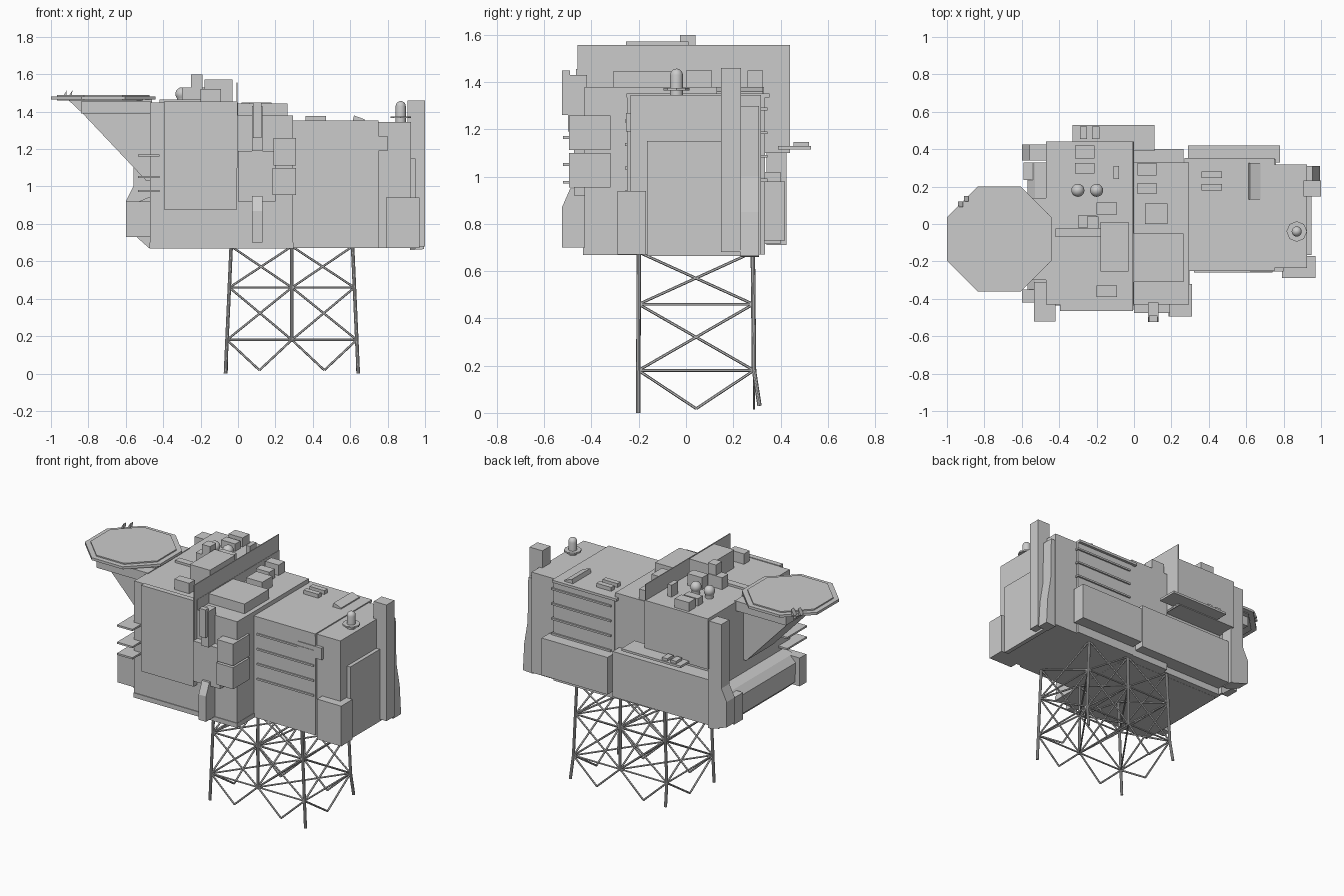
import bpy, bmesh, math
from mathutils import Vector


def finish(name, bm):
    bmesh.ops.recalc_face_normals(bm, faces=bm.faces)
    me = bpy.data.meshes.new(name)
    bm.to_mesh(me)
    bm.free()
    ob = bpy.data.objects.new(name, me)
    bpy.context.collection.objects.link(ob)
    return ob


def box(name, x0, x1, y0, y1, z0, z1):
    bm = bmesh.new()
    bmesh.ops.create_cube(bm, size=1)
    for v in bm.verts:
        v.co = (x1 if v.co.x > 0 else x0, y1 if v.co.y > 0 else y0, z1 if v.co.z > 0 else z0)
    return finish(name, bm)


def prism(name, pts, a, b, axis):
    """Extrude a 2D profile along an axis: 'x' uses (y,z), 'y' uses (x,z), 'z' uses (x,y)."""
    place = {'x': lambda p, t: (t, p[0], p[1]), 'y': lambda p, t: (p[0], t, p[1]),
             'z': lambda p, t: (p[0], p[1], t)}[axis]
    bm = bmesh.new()
    lo, hi = ([bm.verts.new(place(p, t)) for p in pts] for t in (a, b))
    bm.faces.new(lo)
    bm.faces.new(hi)
    for i in range(len(pts)):
        j = (i + 1) % len(pts)
        bm.faces.new((lo[i], lo[j], hi[j], hi[i]))
    return finish(name, bm)


def tubes(name, segs, r, sides=8):
    """All straight tubes of one kind in a single object."""
    bm = bmesh.new()
    for p, q in segs:
        p, q = Vector(p), Vector(q)
        d = q - p
        m = d.to_track_quat('Z', 'Y').to_matrix().to_4x4()
        m.translation = (p + q) / 2
        bmesh.ops.create_cone(bm, cap_ends=True, segments=sides, radius1=r, radius2=r,
                              depth=d.length, matrix=m)
    return finish(name, bm)


def lathe(name, cx, cy, prof, n=20):
    """Revolve (radius, z) points about a vertical axis."""
    bm = bmesh.new()
    rings = [[bm.verts.new((cx + r * math.cos(t * math.tau / n), cy + r * math.sin(t * math.tau / n), z))
              for t in range(n)] for r, z in prof]
    for a, b in zip(rings, rings[1:]):
        for i in range(n):
            bm.faces.new((a[i], a[(i + 1) % n], b[(i + 1) % n], b[i]))
    bm.faces.new(rings[0])
    bm.faces.new(rings[-1])
    ob = finish(name, bm)
    bpy.context.view_layer.objects.active = ob
    ob.select_set(True)
    bpy.ops.object.shade_smooth_by_angle()
    ob.select_set(False)
    return ob


# --- Jacket: battered corner legs, straight middle legs, X bracing
def node(c, r, z):
    x = 0.288 + (c - 1) * (0.325 + 0.03 * (0.67 - z) / 0.67)
    y = -0.2 - 0.003 * (0.67 - z) if r == 0 else 0.283 + (0.005 if z > 0.1 else 0.022) * (0.67 - z) / 0.5
    return (x, y, z)


legs, bars, levels = [], [], (0.68, 0.46, 0.18)
for r in (0, 1):
    foot = 0.0 if r == 0 else 0.03
    for c in (0, 2):
        legs += [(node(c, r, 0.68), node(c, r, 0.18)), (node(c, r, 0.18), node(c, r, foot))]
    legs.append((node(1, r, 0.68), node(1, r, 0.17)))
frames = [((c, r), (c + 1, r)) for r in (0, 1) for c in (0, 1)] + [((c, 0), (c, 1)) for c in (0, 1, 2)]
for a, b in frames:
    for zt, zb in zip(levels, levels[1:]):
        bars += [(node(*a, zt), node(*b, zb)), (node(*b, zt), node(*a, zb)), (node(*a, zb), node(*b, zb))]
    if a[0] == b[0] == 1:
        continue
    low = (Vector(node(*a, 0.18)) + Vector(node(*b, 0.18))) / 2
    low.z = 0.018
    bars += [(node(*a, 0.18), low), (node(*b, 0.18), low)]
for z in levels[1:]:
    for c in (0, 1):
        bars += [(node(c, 0, z), node(c + 1, 1, z))]
tubes("jacket_leg", legs, 0.0095, 10)
tubes("jacket_brace", bars, 0.006, 6)

# --- Main module blocks, the rear overhanging a recessed lower wall
prism("main_module", [(-0.43, 0.67), (0.30, 0.67), (0.30, 1.11), (0.44, 1.11), (0.44, 1.45), (-0.43, 1.45)],
      -0.47, 0.0, 'x')
box("middle_module", 0.0, 0.295, -0.43, 0.33, 0.67, 1.38)
box("main_deck_edge", -0.472, 0.297, -0.435, 0.26, 0.669, 0.70)
box("front_wall_panel", -0.395, -0.005, -0.465, -0.43, 0.877, 1.455)
box("fire_wall", -0.008, -0.002, -0.46, 0.44, 1.1, 1.557)
box("right_module", 0.295, 0.75, -0.25, 0.335, 0.67, 1.345)
box("right_end_module", 0.75, 0.925, -0.235, 0.318, 0.67, 1.345)
box("right_roof_plate", 0.27, 0.75, -0.252, 0.353, 1.335, 1.352)

# --- Rear boxes and walkway
box("rear_lower_box", -0.47, 0.265, 0.25, 0.40, 0.715, 1.02)
box("rear_side_box", 0.29, 0.78, 0.33, 0.42, 0.73, 0.98)
box("rear_platform", -0.33, 0.11, 0.39, 0.53, 1.115, 1.13)
for x in (-0.29, -0.225):
    box("rear_platform_locker", x, x + 0.04, 0.455, 0.52, 1.13, 1.147)

# --- Wall louvres on front and back of the right module
for i in range(4):
    z = 0.93 + i * 0.1
    box("front_louvre", 0.32, 0.74, -0.258, -0.245, z, z + 0.012)
    box("rear_louvre", 0.32, 0.76, 0.31, 0.346, z + 0.05, z + 0.062)
box("front_cabin_panel", 0.62, 0.8, -0.255, -0.23, 1.19, 1.27)

# --- Right end: cladding, corner box, stack, sloped panel
box("end_cladding", 0.92, 0.95, -0.165, 0.31, 0.665, 1.15)
box("corner_box", 0.79, 0.97, -0.29, -0.17, 0.67, 0.94)
box("exhaust_stack", 0.905, 1.0, 0.148, 0.232, 0.68, 1.46)
prism("end_sloped_panel", [(0.92, 0.66), (0.995, 0.665), (0.985, 0.85), (0.96, 1.0), (0.955, 1.3), (0.92, 1.3)],
      0.23, 0.31, 'y')

# --- Front attachments of the middle module
box("front_equipment_box", 0.0, 0.2, -0.475, -0.42, 0.92, 1.19)
box("front_upper_unit", 0.19, 0.31, -0.495, -0.32, 1.112, 1.258)
box("front_lower_unit", 0.185, 0.31, -0.495, -0.32, 0.955, 1.1)
box("ladder_cage", 0.075, 0.13, -0.50, -0.42, 1.19, 1.43)
box("ladder_head", 0.08, 0.125, -0.525, -0.49, 1.26, 1.45)
prism("front_strut", [(-0.42, 0.70), (-0.525, 0.70), (-0.525, 0.87), (-0.49, 0.95), (-0.42, 0.95)],
      0.075, 0.13, 'x')

# --- Left end: lower pod, corner boxes, tall slab, shelves
prism("left_lower_pod", [(-0.46, 0.67), (-0.475, 0.67), (-0.565, 0.75), (-0.57, 0.88), (-0.53, 0.92), (-0.46, 0.95)],
      -0.38, 0.33, 'y')
box("left_side_box", -0.59, -0.46, 0.235, 0.33, 0.73, 0.91)
box("left_front_box", -0.6, -0.46, -0.42, -0.35, 0.73, 0.92)
prism("left_rear_slab", [(-0.46, 0.71), (-0.49, 0.71), (-0.6, 0.75), (-0.6, 0.92), (-0.56, 1.0), (-0.56, 1.43),
                         (-0.46, 1.43)], 0.34, 0.425, 'y')
for z in (0.97, 1.045, 1.16):
    box("corner_shelf", -0.535, -0.42, -0.52, -0.31, z, z + 0.012)

# --- Helideck: octagonal deck with a lower rim, on a wedge support
prism("helideck_support", [(-0.46, 1.03), (-0.49, 1.03), (-0.83, 1.39), (-0.91, 1.465), (-0.46, 1.465)],
      -0.22, 0.06, 'y')
box("helideck_beam", -0.84, -0.46, -0.3, 0.14, 1.39, 1.455)
for name, r, z0, z1 in (("helideck_rim", 0.303, 1.465, 1.482), ("helideck", 0.268, 1.46, 1.49)):
    octo = [(-0.72 + r * math.cos((i + .5) * math.pi / 4), -0.08 + r * math.sin((i + .5) * math.pi / 4))
            for i in range(8)]
    prism(name, octo, z0, z1, 'z')
for x, y in ((-0.92, 0.11), (-0.89, 0.14)):
    prism("deck_marker_fin", [(x, 1.475), (x - 0.02, 1.475), (x + 0.005, 1.515)], y - 0.02, y + 0.01, 'y')

# --- Roof equipment: x0, x1, y0, y1, base, top
roof = [(-0.315, -0.21, 0.35, 0.42, 1.45, 1.51), (-0.315, -0.21, 0.27, 0.325, 1.45, 1.5),
        (-0.11, -0.08, 0.24, 0.31, 1.45, 1.53), (-0.2, -0.09, 0.05, 0.115, 1.45, 1.53),
        (-0.3, -0.2, -0.02, 0.045, 1.45, 1.53), (-0.42, -0.03, -0.07, -0.025, 1.45, 1.465),
        (-0.18, -0.03, -0.255, 0.01, 1.45, 1.572), (-0.25, -0.19, -0.025, 0.04, 1.45, 1.6),
        (-0.2, -0.09, -0.39, -0.33, 1.45, 1.52), (0.0, 0.265, -0.31, -0.05, 1.38, 1.445),
        (0.06, 0.18, 0.0, 0.11, 1.38, 1.45), (0.02, 0.12, 0.26, 0.325, 1.38, 1.45),
        (0.02, 0.12, 0.16, 0.22, 1.38, 1.44), (0.36, 0.47, 0.245, 0.28, 1.34, 1.378),
        (0.36, 0.47, 0.18, 0.213, 1.34, 1.378)]
for b in roof:
    box("roof_unit", *b)
prism("roof_hatch", [(0.61, 1.34), (0.675, 1.34), (0.675, 1.36), (0.62, 1.38)], 0.13, 0.325, 'y')

# --- Tank domes and beacon
for x in (-0.3, -0.2):
    lathe("roof_dome", x, 0.18, [(0.026, 1.45), (0.026, 1.47)] +
          [(0.035 * math.cos(a), 1.495 + 0.035 * math.sin(a)) for a in (-0.7, -0.3, 0.1, 0.5, 0.9, 1.25, 1.5)])
lathe("beacon", 0.87, -0.04, [(0.027, 1.34), (0.027, 1.43)] +
      [(0.027 * math.cos(a), 1.43 + 0.027 * math.sin(a)) for a in (0.4, 0.8, 1.2, 1.5)])
lathe("beacon_collar", 0.87, -0.04, [(0.055, 1.365), (0.055, 1.375)], 8)
